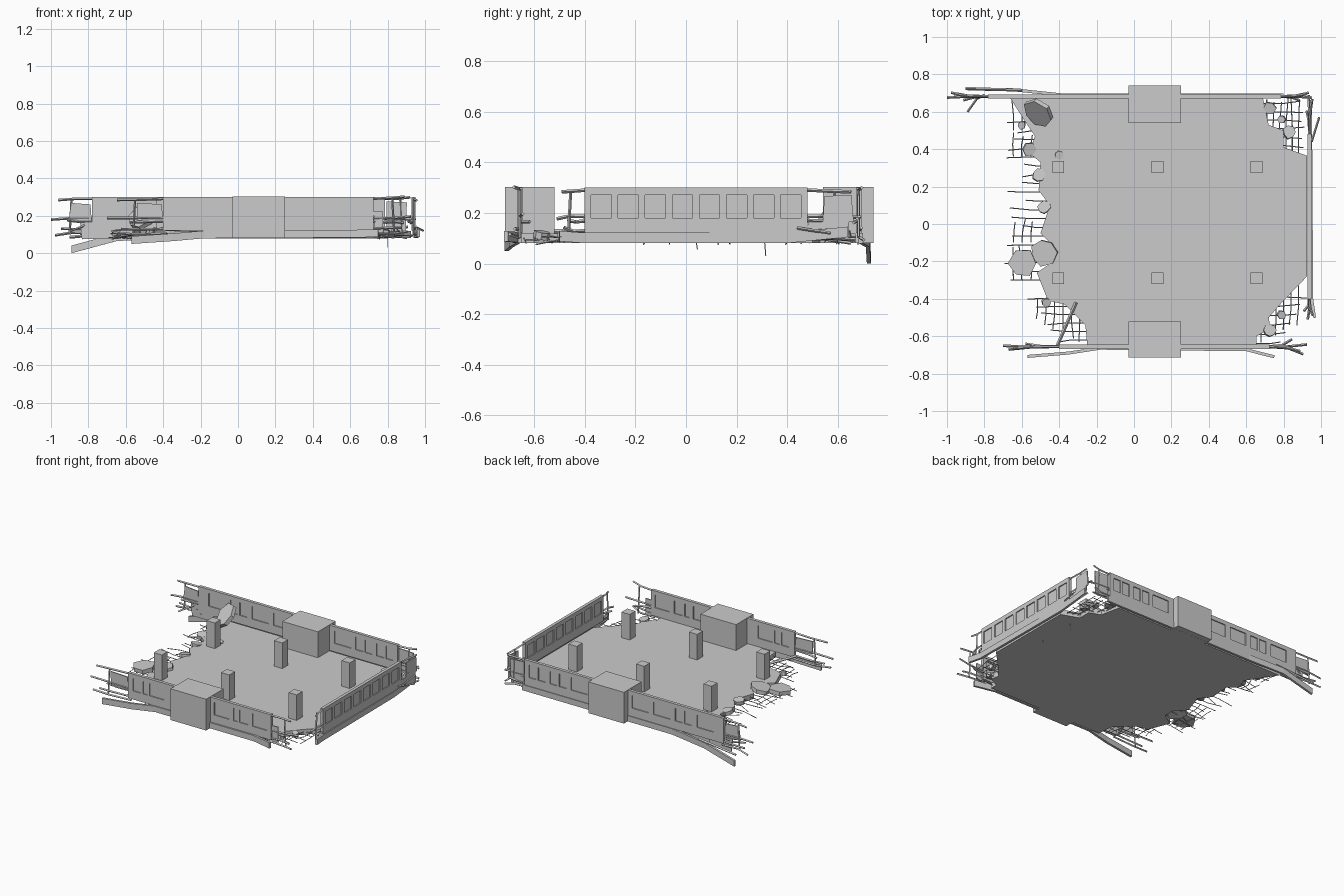
import bpy, bmesh, math, random
from mathutils import Vector, Matrix

if "Cube" in bpy.data.objects:
    bpy.data.objects.remove(bpy.data.objects["Cube"])

random.seed(4)
UP = Matrix.Rotation(math.pi / 2, 4, 'X')


def jit(s):
    return random.uniform(-s, s)


def finish(name, bm):
    bmesh.ops.recalc_face_normals(bm, faces=bm.faces)
    me = bpy.data.meshes.new(name)
    bm.to_mesh(me)
    bm.free()
    ob = bpy.data.objects.new(name, me)
    bpy.context.collection.objects.link(ob)
    return ob


def box(bm, lo, hi):
    c = [(a + b) / 2 for a, b in zip(lo, hi)]
    s = [abs(b - a) for a, b in zip(lo, hi)]
    bmesh.ops.create_cube(bm, size=1, matrix=Matrix.Translation(c) @ Matrix.Diagonal((*s, 1)))


def rod(bm, pts, r):
    for a, b in zip(pts, pts[1:]):
        a, b = Vector(a), Vector(b)
        d = b - a
        m = Matrix.Translation((a + b) / 2) @ d.to_track_quat('Z', 'Y').to_matrix().to_4x4()
        bmesh.ops.create_cone(bm, cap_ends=True, segments=4, radius1=r, radius2=r, depth=d.length, matrix=m)


def prism(bm, outline, half, mat):
    a, b = [[bm.verts.new(mat @ Vector((x, y, z))) for x, y in outline] for z in (-half, half)]
    bm.faces.new(a)
    bm.faces.new(b)
    n = len(a)
    for i in range(n):
        bm.faces.new((a[i], a[(i + 1) % n], b[(i + 1) % n], b[i]))


def ribbon(name, pts, t=0.008, h=0.0205):
    # strip with upright rectangular section following a path
    bm = bmesh.new()
    rings = []
    for i, p in enumerate(pts):
        d = Vector(pts[min(i + 1, len(pts) - 1)]) - Vector(pts[max(i - 1, 0)])
        n = Vector((-d.y, d.x, 0)).normalized() * t
        up = Vector((0, 0, h))
        p = Vector(p)
        rings.append([bm.verts.new(v) for v in (p + n + up, p - n + up, p - n - up, p + n - up)])
    for a, b in zip(rings, rings[1:]):
        for k in range(4):
            bm.faces.new((a[k], a[(k + 1) % 4], b[(k + 1) % 4], b[k]))
    bm.faces.new(rings[0])
    bm.faces.new(rings[-1])
    finish(name, bm)


def window_wall(name, u0, u1, starts, width, v, along_x=True, t=0.011):
    # solid bands and piers around recessed panes
    bm = bmesh.new()

    def part(a, b, z0, z1, th):
        if along_x:
            box(bm, (a, v - th, z0), (b, v + th, z1))
        else:
            box(bm, (v - th, a, z0), (v + th, b, z1))
    part(u0, u1, 0.12, 0.18, t)
    part(u0, u1, 0.27, 0.30, t)
    edge = u0
    for a in starts:
        part(edge, a, 0.18, 0.27, t)
        part(a, a + width, 0.18, 0.27, 0.004)
        edge = a + width
    part(edge, u1, 0.18, 0.27, t)
    finish(name, bm)


# Floor slab with broken edges
left = [(-.25, -.65), (-.26, -.54), (-.37, -.43), (-.46, -.41), (-.52, -.26), (-.43, -.2),
        (-.43, -.12), (-.5, -.05), (-.45, .1), (-.51, .18), (-.5, .33), (-.56, .38), (-.53, .47),
        (-.59, .56), (-.66, .67)]
right = [(.69, .67), (.72, .53), (.8, .5), (.8, .41), (.925, .365), (.925, -.28), (.79, -.42),
         (.72, -.5), (.73, -.56), (.655, -.6), (.655, -.65)]
bm = bmesh.new()
prism(bm, left + right, .019, Matrix.Translation((0, 0, .099)))
finish("floor_slab", bm)

# Stair blocks and columns
for name, y0, y1 in (("front_block", -.715, -.52), ("back_block", .54, .74)):
    bm = bmesh.new()
    box(bm, (-.03, y0, .08), (.25, y1, .302))
    finish(name, bm)
for i in range(6):
    bm = bmesh.new()
    x, y = -.405 + .53 * (i % 3), (-.29, .305)[i // 3]
    box(bm, (x - .032, y - .032, .11), (x + .032, y + .032, .30))
    finish("column", bm)

# Window walls
window_wall("front_wall", -.40, .725, [-.36, -.23, .28, .43, .58], .115, -.656)
window_wall("back_wall", -.78, .785, [-.70, -.53, -.36, -.19, .29, .455, .62], .13, .682)
window_wall("right_wall", -.40, .48, [-.375 + i * .107 for i in range(8)], .08, .938, False)

# Slim bars dividing some windows
bm = bmesh.new()
for x, y in ((-.465, .682), (.52, .682), (.685, .682), (-.29, -.656), (.47, -.656)):
    box(bm, (x - .008, y - .011, .18), (x + .008, y + .011, .27))
finish("window_dividers", bm)

# Lower facade strips, peeling away at their ends
ribbon("front_strip", [(.75, -.71, .107), (.6, -.672, .104), (-.18, -.664, .10), (-.35, -.69, .085),
                       (-.57, -.708, .07)])
ribbon("back_strip", [(.8, .69, .10), (-.38, .69, .10), (-.65, .718, .085), (-.89, .722, .0205)])
ribbon("right_strip", [(.965, -.5, .108), (.95, -.4, .101), (.945, .4, .101), (.945, .64, .125)])


# Torn wall panels: position, turn, width, height
bm = bmesh.new()
for x, y, z, turn, w, h in ((-.84, .68, .22, 0, .12, .085), (-.75, .68, .125, 0, .18, .09),
                            (-.475, -.655, .215, 0, .14, .09), (.75, -.656, .17, 0, .05, .12),
                            (.84, .682, .19, 0, .11, .16), (.94, .60, .22, 90, .12, .11),
                            (.94, .56, .14, 90, .17, .06)):
    shape = [(sx * w / 2 + jit(.01), sy * h / 2 + jit(.01)) for sx, sy in ((-1, -1), (1, -1), (1, 1), (-1, 1))]
    prism(bm, shape, .004, Matrix.Translation((x, y, z)) @ Matrix.Rotation(math.radians(turn), 4, 'Z') @ UP)
finish("torn_panels", bm)

# Bent rails sticking out of each broken wall end
bm = bmesh.new()


def torn_end(start, along, reach, bend):
    p, d = Vector((*start, 0)), Vector((*along, 0))
    side = Vector((-d.y, d.x, 0))
    for z, f, b in ((.291, .82, .6), (.185, 1, -.3), (.17, .6, -1), (.13, .75, .5), (.105, .9, 1)):
        mid = p + d * reach * f * .55 + side * bend * b * .2 + Vector((0, 0, z + jit(.006)))
        tip = p + d * reach * f + side * bend * b + Vector((0, 0, z + jit(.012)))
        rod(bm, [p - d * .02 + Vector((0, 0, z)), mid, tip], .007)
    post = p + d * reach * .5
    rod(bm, [post + Vector((0, 0, .29)), post + d * .01 + Vector((0, 0, .10))], .006)


torn_end((-.78, .682), (-1, 0), .22, -.02)
torn_end((-.40, -.656), (-1, 0), .30, .015)
torn_end((.725, -.656), (1, 0), .20, -.04)
torn_end((.785, .682), (1, 0), .165, .02)
torn_end((.938, .48), (0, 1), .21, -.015)
torn_end((.938, -.40), (0, -1), .11, .03)
rod(bm, [(-.41, -.65, .13), (-.31, -.42, .125)], .009)
rod(bm, [(-.8, .69, .16), (-.84, .67, .14), (-.89, .6, .12)], .006)
rod(bm, [(-.6, .715, .115), (-.9, .725, .085)], .008)
rod(bm, [(.95, .44, .14), (.99, .57, .12)], .006)
finish("bent_rails", bm)

# Reinforcing bars along the broken slab edges
bm = bmesh.new()


def bar(x, y, dx, dy):
    rod(bm, [(x, y, .098), (x + dx * .55, y + dy * .55, .097 + jit(.006)),
             (x + dx + jit(.012), y + dy + jit(.012), .092 + jit(.018))], .0028)


for i in range(21):
    bar(-.44, -.30 + i * .047, -random.uniform(.14, .26), 0)
for i in range(6):
    bar(-.25, -.62 + i * .045, -.16 - .03 * i, 0)
    bar(-.29 - i * .045, -.40, 0, -.24 + .025 * i)
    bar(.64, -.64 + i * .05, .15 + i * .025, 0)
    bar(.68 + i * .04, -.33, 0, -.30 + .02 * i)
    bar(.68, .42 + i * .045, .22, 0)
    bar(.71 + i * .034, .37, 0, .29)
for y, length in ((.50, .16), (.36, .12), (-.1, .12), (-.3, .18)):
    for x in (-.55, -.60, -.645):
        bar(x, y, jit(.01), length)
for y, z in ((.31, .03), (.04, .055)):
    rod(bm, [(.8, y, .09), (.8, y + .005, z)], .002)
finish("reinforcing_bars", bm)

# Rubble slabs


def chunk(name, x, y, z, r, tilt, half):
    n = random.randint(6, 8)
    out = [(s * math.cos(i * math.tau / n), s * math.sin(i * math.tau / n))
           for i in range(n) for s in [r * random.uniform(.85, 1.1)]]
    bm = bmesh.new()
    prism(bm, out, half, Matrix.Translation((x, y, z)) @ tilt)
    finish(name, bm)


for x, y, r in ((-.56, .4, .037), (-.51, .26, .036), (-.48, .09, .035), (-.48, -.15, .072),
                (-.595, -.21, .075), (-.4, .37, .024), (-.47, -.42, .026), (-.6, .53, .022),
                (.725, .62, .037), (.83, .49, .036), (.79, .56, .022), (.79, -.485, .024),
                (.725, -.57, .033)):
    chunk("rubble", x, y, .112, r,
          Matrix.Rotation(jit(.2), 4, 'X') @ Matrix.Rotation(jit(.2), 4, 'Y'), .014)

# Large leaning slab piece
chunk("leaning_slab", -.51, .59, .19, .088,
      Matrix.Rotation(.75, 4, 'X') @ Matrix.Rotation(-.5, 4, 'Y'), .013)
